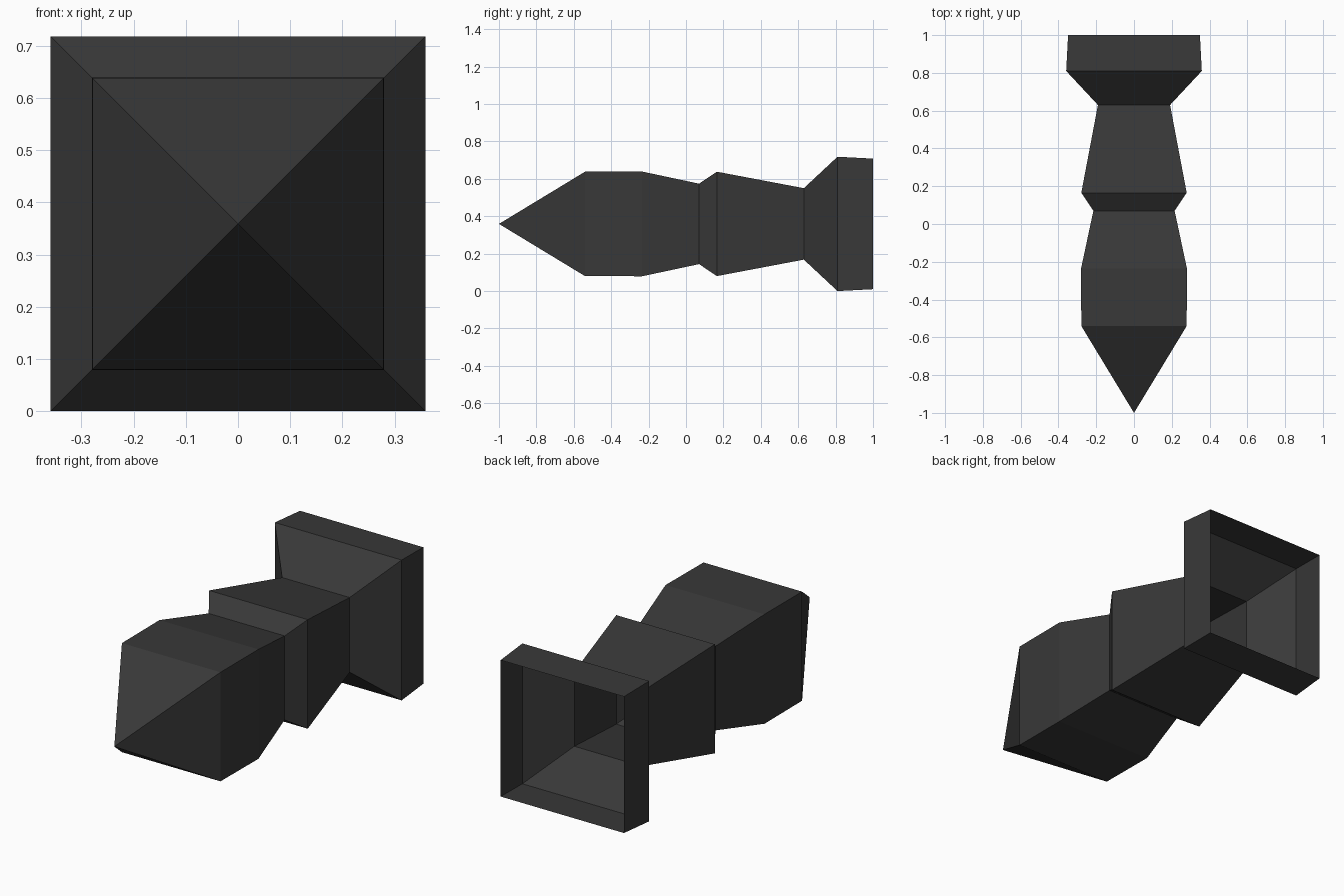
import bpy, bmesh

if "Cube" in bpy.data.objects:
    bpy.data.objects.remove(bpy.data.objects["Cube"])

CZ = 0.359  # height of the long axis

dark = bpy.data.materials.new("dark_grey")
dark.diffuse_color = (0.04, 0.04, 0.04, 1)
dark.use_nodes = True
dark.node_tree.nodes["Principled BSDF"].inputs["Base Color"].default_value = dark.diffuse_color


def square_shell(name, profile):
    """Open square tube along y through (y, half-width) stations; width 0 is a point."""
    bm = bmesh.new()
    rings = []
    for y, h in profile:
        if h == 0:
            rings.append([bm.verts.new((0, y, CZ))] * 4)
        else:
            rings.append([bm.verts.new((sx * h, y, CZ + sz * h))
                          for sx, sz in ((-1, -1), (1, -1), (1, 1), (-1, 1))])
    for a, b in zip(rings, rings[1:]):
        for i in range(4):
            j = (i + 1) % 4
            quad = [a[i], a[j], b[j], b[i]]
            bm.faces.new(list(dict.fromkeys(quad)))
    bmesh.ops.recalc_face_normals(bm, faces=bm.faces)
    # Open shells: make sure the normals point away from the axis
    for f in bm.faces:
        c = f.calc_center_median()
        if f.normal.x * c.x + f.normal.z * (c.z - CZ) < 0:
            f.normal_flip()
    me = bpy.data.meshes.new(name)
    bm.to_mesh(me)
    bm.free()
    me.materials.append(dark)
    ob = bpy.data.objects.new(name, me)
    bpy.context.collection.objects.link(ob)
    return ob


# Pointed front section
square_shell("pointed_nose", [(-1, 0), (-0.54, 0.279), (-0.235, 0.28), (0.07, 0.215)])
# Collar and tapering middle
square_shell("tapered_body", [(0.07, 0.215), (0.165, 0.279), (0.63, 0.191)])
# Flared tail, open at the back
square_shell("flared_tail", [(0.63, 0.191), (0.81, 0.359), (1.0, 0.349)])
